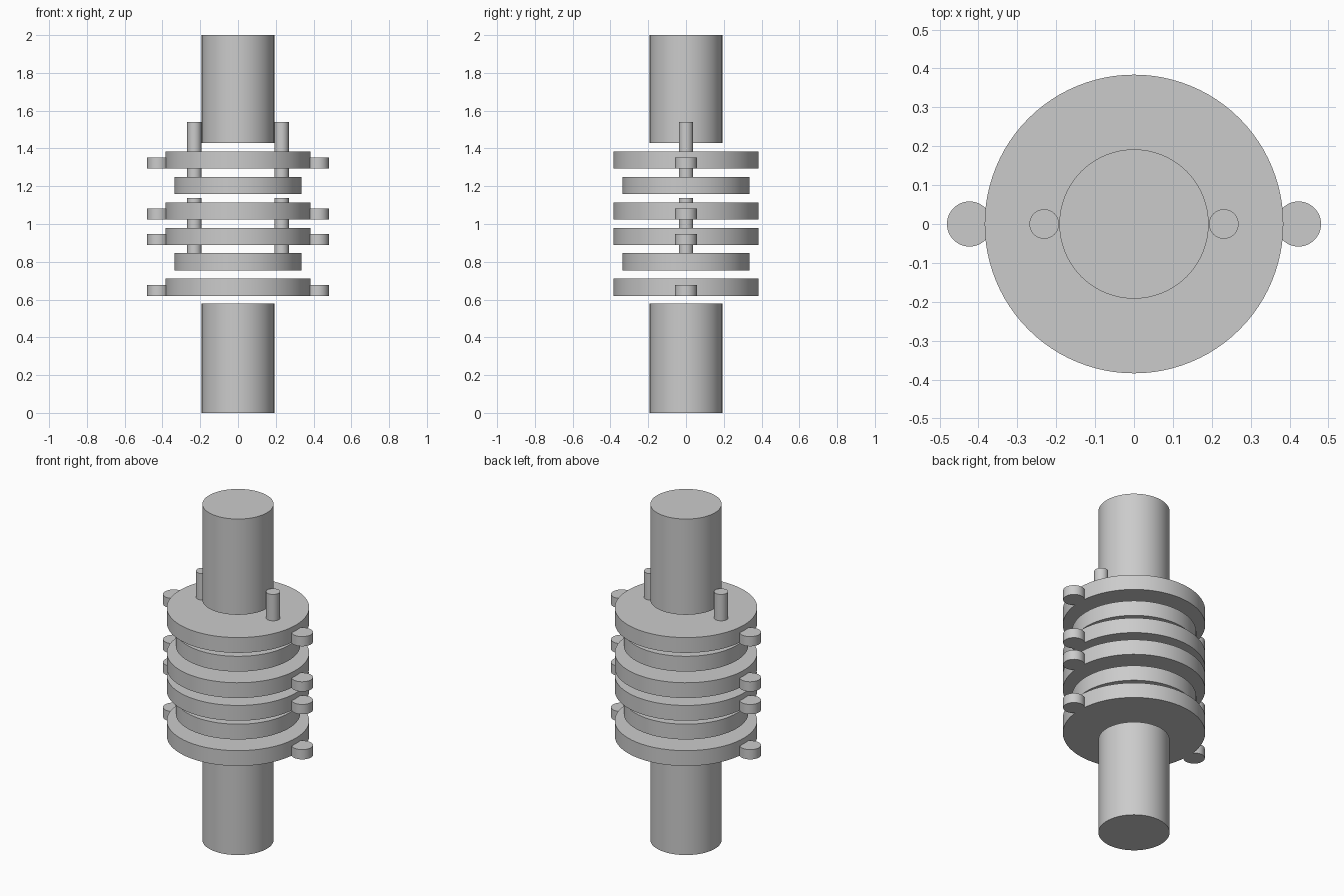
import bpy
import math

cube = bpy.data.objects.get("Cube")
if cube:
    bpy.data.objects.remove(cube, do_unlink=True)

# One plain grey for the whole assembly
GREY = (0.6, 0.6, 0.6, 1)
grey = bpy.data.materials.new("plain_grey")
grey.use_nodes = True
grey.diffuse_color = GREY
for node in grey.node_tree.nodes:
    if node.type == 'BSDF_PRINCIPLED':
        node.inputs["Base Color"].default_value = GREY


def cylinder(name, radius, bottom, top, x=0, sides=96):
    bpy.ops.mesh.primitive_cylinder_add(
        vertices=sides, radius=radius, depth=top - bottom,
        location=(x, 0, (bottom + top) / 2))
    obj = bpy.context.object
    obj.name = name
    obj.data.materials.append(grey)
    bpy.ops.object.shade_smooth_by_angle(angle=math.radians(30))
    return obj


def pair(name, radius, bottom, top, x):
    for side, sign in (("left", 1), ("right", -1)):
        cylinder(f"{side}_{name}", radius, bottom, top, sign * x, 48)


DISC = 0.091   # thickness of every disc
LUG = 0.058    # lug height and radius


def flange(name, bottom):
    # Wide disc with a side lug on each end, flush with its underside
    cylinder(f"{name}_flange", 0.384, bottom, bottom + DISC)
    pair(f"{name}_lug", LUG, bottom, bottom + LUG, 0.423)


def coupling(name, base):
    # Two flanges around a narrower disc, with two pins standing on that disc
    flange(f"{name}_lower", base)
    middle = base + 0.135
    cylinder(f"{name}_middle_disc", 0.336, middle, middle + DISC)
    flange(f"{name}_upper", base + 0.404 - 0.135)


# Shafts
cylinder("lower_shaft", 0.192, 0, 0.578)
cylinder("upper_shaft", 0.192, 1.43, 2)

# Two identical flange stacks
for name, base in (("lower", 0.62), ("upper", 1.024)):
    coupling(name, base)
    pair(f"{name}_pin", 0.038, base + 0.225, base + 0.517, 0.231)
